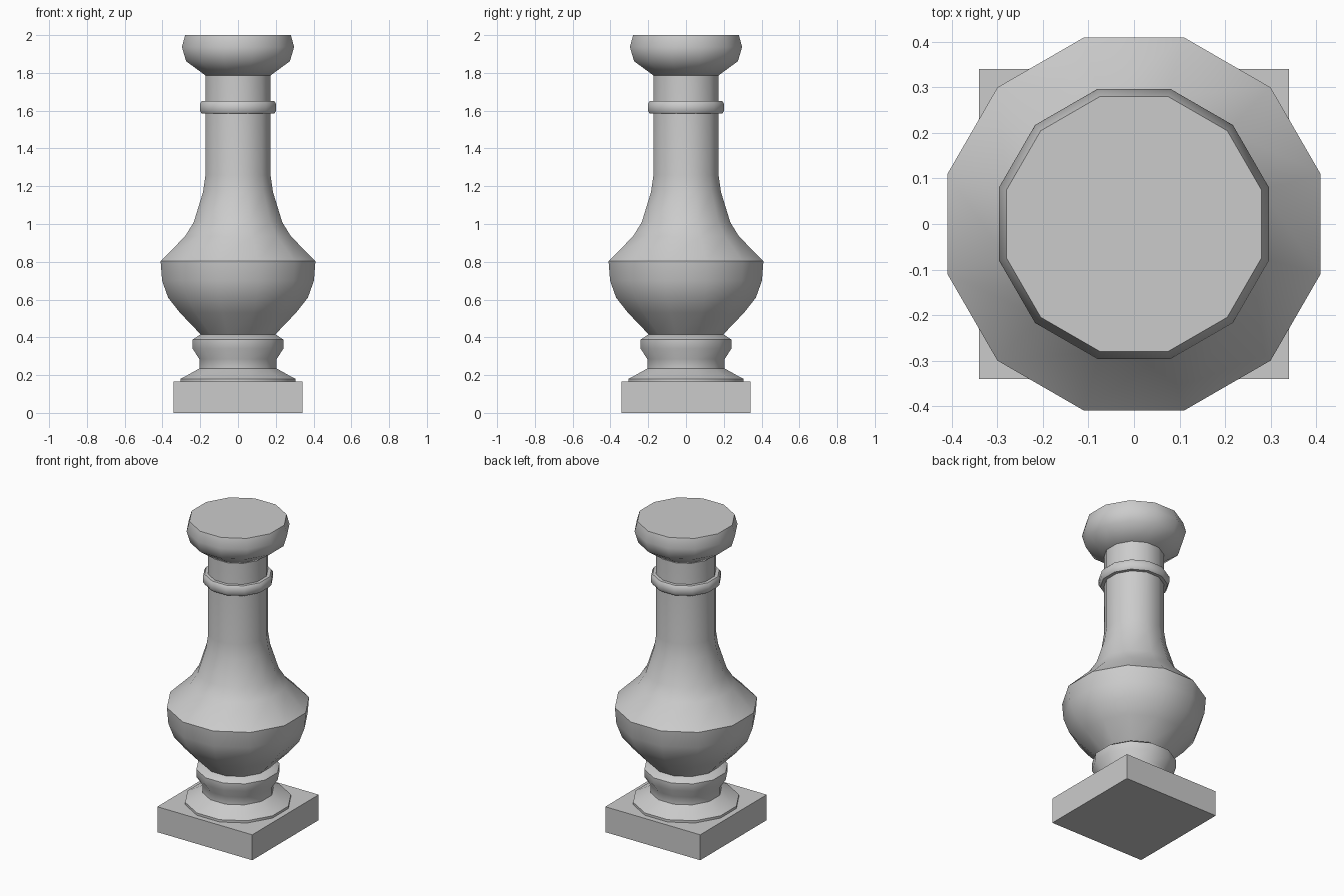
import bpy, bmesh, math

if "Cube" in bpy.data.objects:
    bpy.data.objects.remove(bpy.data.objects["Cube"])

stone = bpy.data.materials.new("grey stone")
stone.diffuse_color = (0.6, 0.6, 0.6, 1)
stone.use_nodes = True
stone.node_tree.nodes["Principled BSDF"].inputs["Base Color"].default_value = stone.diffuse_color
SIDES = 12


def finish(name, bm, smooth=True):
    bmesh.ops.recalc_face_normals(bm, faces=bm.faces)
    mesh = bpy.data.meshes.new(name)
    bm.to_mesh(mesh)
    bm.free()
    mesh.materials.append(stone)
    ob = bpy.data.objects.new(name, mesh)
    bpy.context.collection.objects.link(ob)
    if smooth:
        bpy.ops.object.select_all(action='DESELECT')
        ob.select_set(True)
        bpy.context.view_layer.objects.active = ob
        bpy.ops.object.shade_smooth_by_angle(angle=math.radians(40))


def turned(name, profile):
    """Capped twelve-sided turning; radii are measured to the middle of a flat."""
    bm = bmesh.new()
    k = 1 / math.cos(math.pi / SIDES)
    angles = [2 * math.pi * (i + 0.5) / SIDES for i in range(SIDES)]
    rings = [[bm.verts.new((r * k * math.cos(a), r * k * math.sin(a), z)) for a in angles]
             for r, z in profile]
    for lo, hi in zip(rings, rings[1:]):
        for i in range(SIDES):
            j = (i + 1) % SIDES
            bm.faces.new((lo[i], lo[j], hi[j], hi[i]))
    bm.faces.new(rings[0][::-1])
    bm.faces.new(rings[-1])
    finish(name, bm)


# Square plinth
bm = bmesh.new()
bmesh.ops.create_cube(bm, size=1)
for v in bm.verts:
    v.co = (v.co.x * 0.682, v.co.y * 0.682, (v.co.z + 0.5) * 0.165)
finish("plinth", bm, smooth=False)

# Moulded foot and collar
turned("foot", [(0.305, 0.165), (0.305, 0.18), (0.285, 0.19), (0.205, 0.235),
                (0.205, 0.285), (0.24, 0.34), (0.24, 0.388), (0.2, 0.415)])

# Bulbous belly tapering into the shaft
turned("belly_and_shaft", [(0.197, 0.415), (0.307, 0.53), (0.37, 0.61), (0.402, 0.70),
                           (0.41, 0.803), (0.28, 0.935), (0.234, 1.01), (0.185, 1.17),
                           (0.172, 1.26), (0.172, 1.79)])

# Ring around the neck
turned("neck_ring", [(0.17, 1.585), (0.192, 1.585), (0.202, 1.6), (0.202, 1.635),
                     (0.192, 1.65), (0.17, 1.65)])

# Rounded capital
turned("capital", [(0.17, 1.785), (0.275, 1.862), (0.297, 1.937), (0.28, 2.0)])
